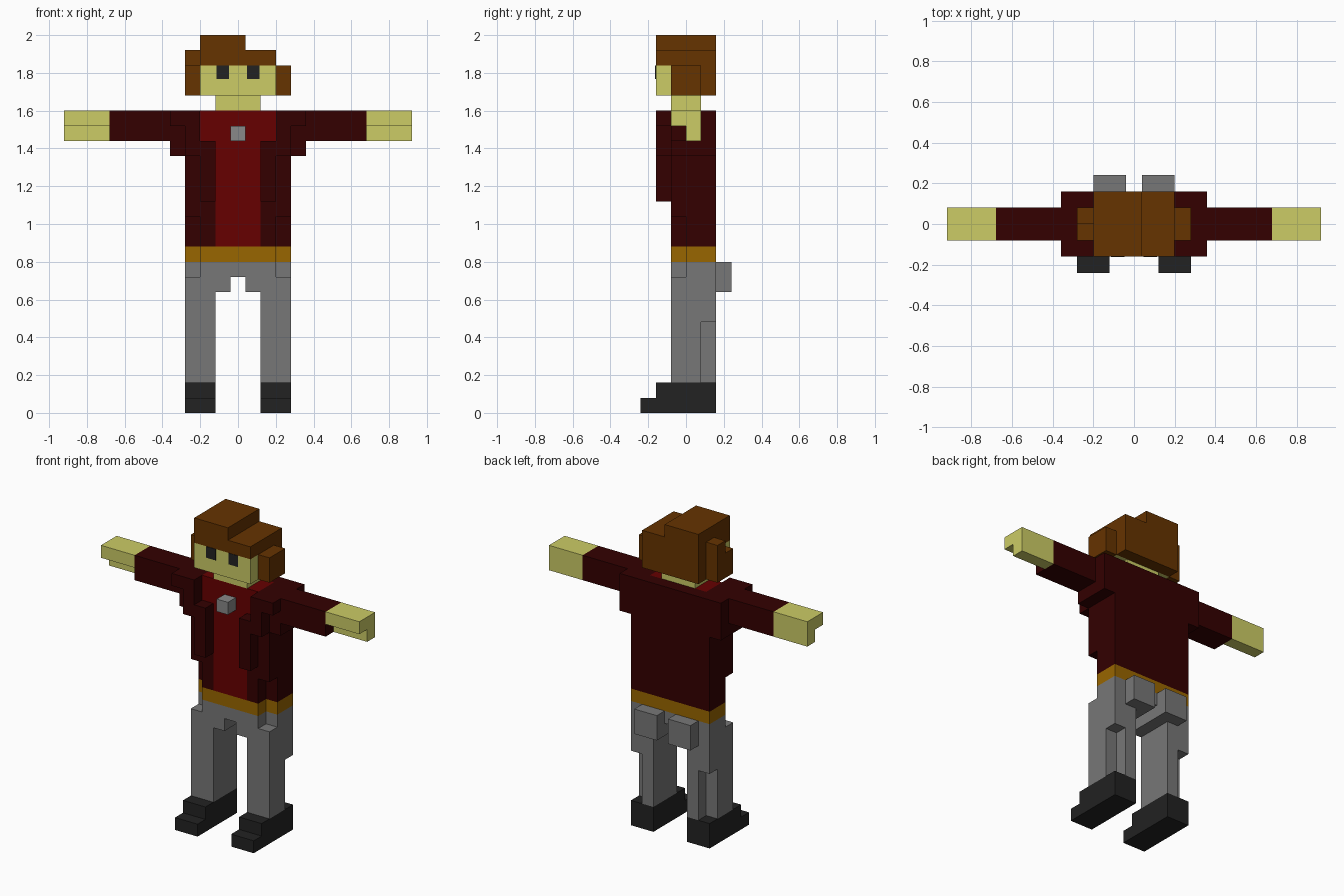
import bpy, bmesh
from mathutils import Vector

if "Cube" in bpy.data.objects:
    bpy.data.objects.remove(bpy.data.objects["Cube"])

V = 0.08  # size of one block


def material(name, hexcode):
    lin = []
    for i in (0, 2, 4):
        c = int(hexcode[i:i + 2], 16) / 255
        lin.append(c / 12.92 if c <= 0.04045 else ((c + 0.055) / 1.055) ** 2.4)
    m = bpy.data.materials.new(name)
    m.diffuse_color = (*lin, 1)
    m.use_nodes = True
    m.node_tree.nodes["Principled BSDF"].inputs["Base Color"].default_value = m.diffuse_color
    return m


skin = material("skin", "CCCC66")
brown = material("brown hair", "663300")
red = material("red shirt", "660000")
maroon = material("dark red jacket", "330000")
tan = material("tan belt", "996600")
grey = material("grey trousers", "777777")
light = material("badge grey", "888888")
black = material("charcoal", "222222")


def part(name, mat, boxes, mirror=False):
    """Boxes are (x0, x1, y0, y1, z0, z1) in blocks; mirror repeats them across x = 0."""
    if mirror:
        boxes = boxes + [(-b[1], -b[0], *b[2:]) for b in boxes]
    bm = bmesh.new()
    for x0, x1, y0, y1, z0, z1 in boxes:
        cube = bmesh.ops.create_cube(bm, size=1)
        size = Vector((x1 - x0, y1 - y0, z1 - z0)) * V
        mid = Vector((x0 + x1, y0 + y1, z0 + z1)) * V / 2
        for v in cube["verts"]:
            v.co = v.co * size + mid
    me = bpy.data.meshes.new(name)
    bm.to_mesh(me)
    bm.free()
    me.materials.append(mat)
    ob = bpy.data.objects.new(name, me)
    bpy.context.collection.objects.link(ob)
    return ob


# Shoes with a low toe
part("shoes", black, [(1.5, 3.5, -2, 2, 0, 2), (1.5, 3.5, -3, -2, 0, 1)], True)

# Legs, with the outer rear corner cut away below the knee
part("legs", grey, [(1.5, 3.5, -1, 1, 2, 9), (1.5, 2.5, 1, 2, 2, 6),
                    (1.5, 3.5, 1, 2, 6, 9), (0.5, 1.5, -1, 2, 8, 9)], True)
part("hips", grey, [(-2.5, 2.5, -1, 0, 9, 10), (-3.5, 3.5, 0, 2, 9, 10)])
part("back_pockets", grey, [(0.5, 2.5, 2, 3, 8, 10)], True)

# Belt with notched front corners
part("belt", tan, [(-2.5, 2.5, -1, 0, 10, 11), (-3.5, 3.5, 0, 2, 10, 11)])

# Shirt and badge
part("shirt", red, [(-1.5, 1.5, -1, 1, 11, 18), (-2.5, 2.5, -1, 1, 18, 20)])
part("badge", light, [(-0.5, 0.5, -2, -1, 18, 19)])

# Jacket: back, sides, lapels and shoulders
part("jacket_back", maroon, [(-3.5, 3.5, 1, 2, 11, 20)])
part("jacket_sides", maroon, [(1.5, 2.5, -1, 1, 11, 18), (2.5, 3.5, 0, 1, 11, 20),
                              (2.5, 3.5, -1, 0, 13, 20)], True)
part("lapels", maroon, [(1.5, 2.5, -2, -1, 14, 18), (2.5, 3.5, -2, -1, 17, 20)], True)
part("shoulders", maroon, [(3.5, 4.5, -1, 2, 17, 20), (3.5, 4.5, -2, -1, 19, 20)], True)

# Arms
part("sleeves", maroon, [(4.5, 8.5, -1, 1, 18, 20)], True)
part("hands", skin, [(8.5, 11.5, -1, 1, 19, 20), (8.5, 11.5, 0, 1, 18, 19)], True)

# Head
part("neck", skin, [(-1.5, 1.5, -1, 1, 20, 21)])
part("head", skin, [(-2.5, 2.5, -2, 1, 21, 23)])
part("eyes", black, [(0.58, 1.42, -2.04, -2, 22.1, 23)], True)

# Hair: cap, raised crest, back, and uneven sides
part("hair", brown, [(-2.5, 2.5, -2, 2, 23, 24), (-2.5, 0.5, -2, 2, 24, 25),
                     (-2.5, 2.5, 1, 2, 21, 23), (2.5, 3.5, -1, 1, 21, 23),
                     (-3.5, -2.5, -1, 0, 21, 23), (-3.5, -2.5, 0, 1, 21, 24)])
